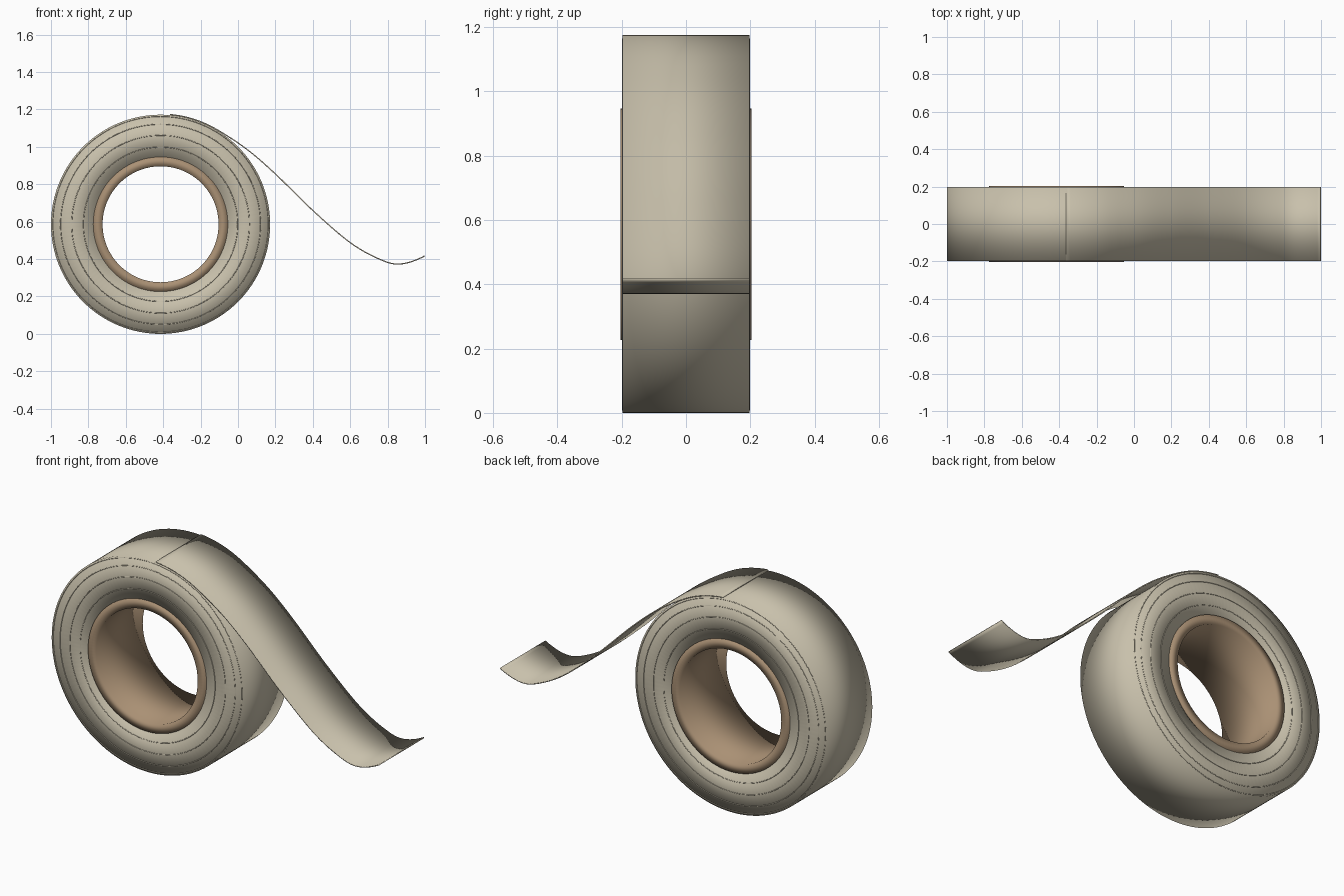
import bpy
import bmesh
import math
from mathutils import Vector

if "Cube" in bpy.data.objects:
    bpy.data.objects.remove(bpy.data.objects["Cube"])

CX, CZ, R = -0.414, 0.586, 0.586   # roll centre and radius
HALF = 0.197                       # half the tape width
THICK = 0.006


def material(name, rgb):
    mat = bpy.data.materials.new(name)
    mat.use_nodes = True
    mat.diffuse_color = (*rgb, 1)
    mat.node_tree.nodes["Principled BSDF"].inputs["Base Color"].default_value = (*rgb, 1)
    return mat


cream = material("cream tape", (0.58, 0.53, 0.41))
tan = material("tan cardboard", (0.40, 0.28, 0.175))


def loft(name, sections, mat, closed):
    """Skin a row of equal-sided cross-sections with smooth shading."""
    bm = bmesh.new()
    rows = [[bm.verts.new(p) for p in s] for s in sections]
    n = len(rows[0])
    pairs = list(zip(rows, rows[1:]))
    if closed:
        pairs.append((rows[-1], rows[0]))
    else:
        bm.faces.new(rows[0])
        bm.faces.new(rows[-1])
    for a, b in pairs:
        for i in range(n):
            j = (i + 1) % n
            bm.faces.new((a[i], a[j], b[j], b[i]))
    bmesh.ops.recalc_face_normals(bm, faces=bm.faces[:])
    for f in bm.faces:
        f.smooth = True
    mesh = bpy.data.meshes.new(name)
    bm.to_mesh(mesh)
    bm.free()
    mesh.materials.append(mat)
    obj = bpy.data.objects.new(name, mesh)
    bpy.context.collection.objects.link(obj)
    return obj


def lathe(name, profile, mat, steps=128):
    """Spin a closed (radius, y) profile about the roll axis."""
    turns = [2 * math.pi * k / steps for k in range(steps)]
    return loft(name, [[(CX + r * math.cos(t), y, CZ + r * math.sin(t))
                        for r, y in profile] for t in turns], mat, True)


def tube_profile(inner, outer, half):
    return [(inner, -half), (outer, -half), (outer, half), (inner, half)]


# Wound tape and cardboard core
lathe("tape_roll", tube_profile(0.355, R, HALF), cream)
lathe("cardboard_core", tube_profile(0.31, 0.36, 0.203), tan)

# Fine winding lines on both side faces
for side, label in ((-1, "front"), (1, "back")):
    for k, radius in enumerate((0.412, 0.475, 0.535, 0.577)):
        circle = [(radius + 0.002 * math.cos(a), side * HALF + 0.002 * math.sin(a))
                  for a in (math.pi * i / 3 for i in range(6))]
        lathe(f"winding_line_{label}_{k + 1}", circle, cream)

# Loose strip: follows the roll, then peels away in a long wave
start, leave = math.acos(0.05 / R), math.acos(0.314 / R)
path = []
for k in range(12):
    t = start + (leave - start) * k / 12
    path.append(Vector((CX + (R + THICK / 2) * math.cos(t), CZ + (R + THICK / 2) * math.sin(t))))
knots = [Vector(p) for p in ((-0.2, 1.136), (-0.1, 1.085), (0.05, 0.985), (0.2, 0.855),
                             (0.4, 0.66), (0.6, 0.488), (0.76, 0.398), (0.87, 0.374),
                             (0.998, 0.417), (1.12, 0.51))]
for a, b, c, d in zip(knots, knots[1:], knots[2:], knots[3:]):
    for k in range(8):
        t = k / 8
        path.append(0.5 * (2 * b + (c - a) * t + (2 * a - 5 * b + 4 * c - d) * t * t
                           + (3 * b - a - 3 * c + d) * t ** 3))
path.append(knots[-2])

sections = []
for i, p in enumerate(path):
    run = (path[min(i + 1, len(path) - 1)] - path[max(i - 1, 0)]).normalized()
    off = Vector((-run.y, run.x)) * THICK / 2
    lo, hi = p - off, p + off
    sections.append([(lo.x, -HALF, lo.y), (lo.x, HALF, lo.y),
                     (hi.x, HALF, hi.y), (hi.x, -HALF, hi.y)])
loft("loose_strip", sections, cream, False)
